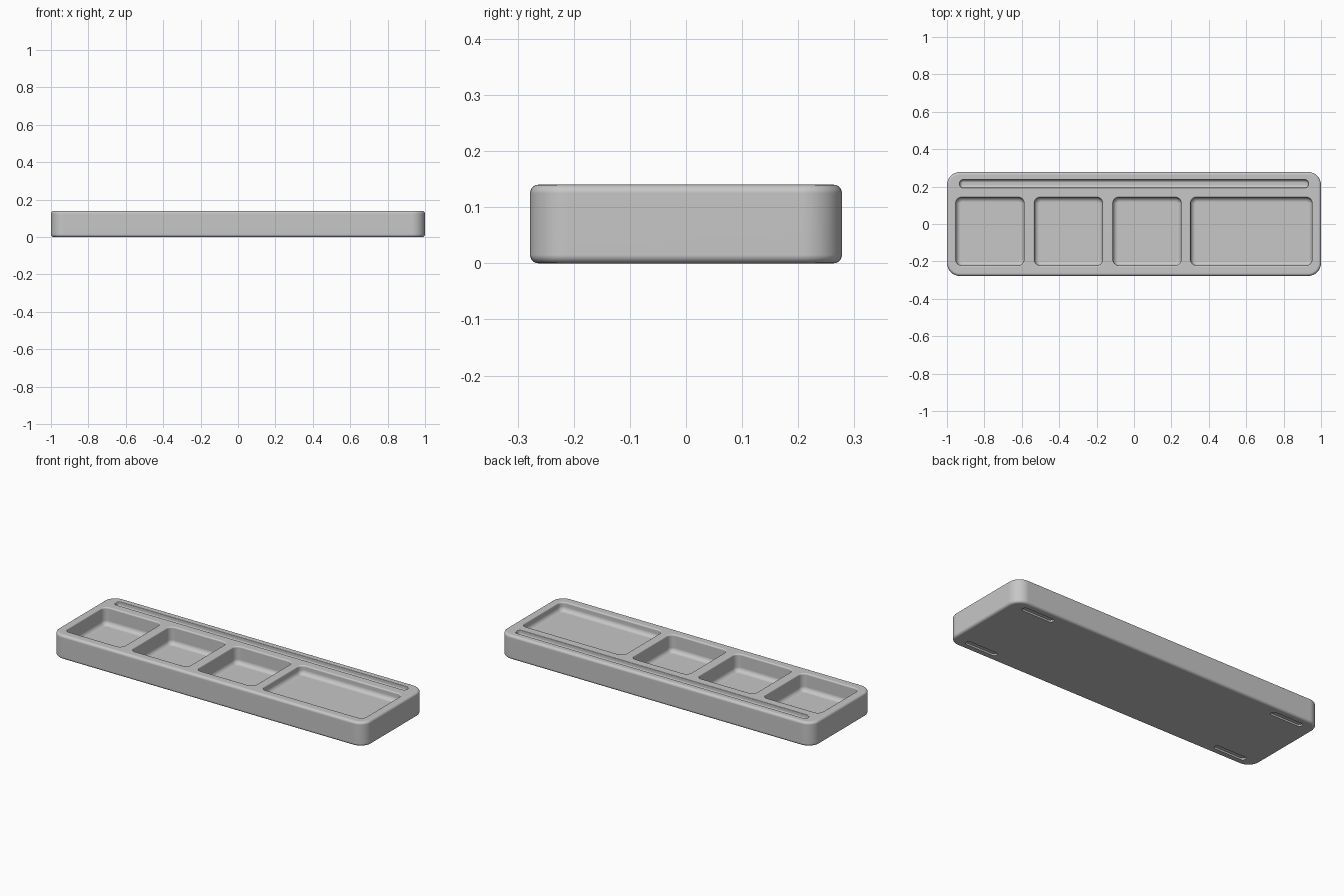
import bpy, bmesh
from math import sin, cos, pi

if "Cube" in bpy.data.objects:
    bpy.data.objects.remove(bpy.data.objects["Cube"], do_unlink=True)

H = 0.14            # tray height
HALF_Y = 0.278      # half depth
QUARTER = [i / 6 * pi / 2 for i in range(7)]

grey = bpy.data.materials.new("light grey")
grey.use_nodes = True
colour = (0.57, 0.57, 0.57, 1)
grey.diffuse_color = colour
grey.node_tree.nodes["Principled BSDF"].inputs["Base Color"].default_value = colour


def rounded_ring(bm, rect, corner, inset, z, steps=8):
    """Rounded rectangle of vertices, shrunk by inset."""
    x0, x1, y0, y1 = rect
    c = max(corner - inset, 0.002)
    i = inset + c
    centres = [(x1 - i, y1 - i), (x0 + i, y1 - i), (x0 + i, y0 + i), (x1 - i, y0 + i)]
    ring = []
    for q, (cx, cy) in enumerate(centres):
        for s in range(steps + 1):
            a = (q + s / steps) * pi / 2
            ring.append(bm.verts.new((cx + c * cos(a), cy + c * sin(a), z)))
    return ring


def loft(bm, rect, corner, profile):
    """Closed solid through (inset, z) sections, listed from top to bottom."""
    rings = [rounded_ring(bm, rect, corner, i, z) for i, z in profile]
    bm.faces.new(rings[0])
    bm.faces.new(rings[-1][::-1])
    for up, low in zip(rings, rings[1:]):
        for k in range(len(up)):
            n = (k + 1) % len(up)
            bm.faces.new((up[n], up[k], low[k], low[n]))


def make_object(name, bm):
    bmesh.ops.recalc_face_normals(bm, faces=bm.faces)
    mesh = bpy.data.meshes.new(name)
    bm.to_mesh(mesh)
    bm.free()
    mesh.materials.append(grey)
    obj = bpy.data.objects.new(name, mesh)
    bpy.context.collection.objects.link(obj)
    return obj


def pocket(bm, rect, corner, depth, rim, floor):
    """Recess with a rounded rim and a rounded floor edge."""
    profile = [(0, H + 0.02)]
    profile += [(rim * sin(t), H - rim * (1 - cos(t))) for t in QUARTER]
    profile += [(rim + floor * (1 - cos(t)), H - depth + floor * (1 - sin(t)))
                for t in QUARTER]
    loft(bm, rect, corner, profile)


# Tray body with rounded corners and edges
R = 0.015
bm = bmesh.new()
profile = [(R * (1 - sin(t)), H - R * (1 - cos(t))) for t in QUARTER]
profile += [(i, H - z) for i, z in reversed(profile)]
loft(bm, (-1, 1, -HALF_Y, HALF_Y), 0.07, profile)
tray = make_object("tray", bm)

# Three square compartments, one wide shallow one and the long pen groove
bm = bmesh.new()
for x in (-0.96, -0.54, -0.12):
    pocket(bm, (x, x + 0.38, -0.23, 0.15), 0.04, 0.1, 0.008, 0.025)
pocket(bm, (0.295, 0.96, -0.23, 0.15), 0.04, 0.05, 0.008, 0.025)
pocket(bm, (-0.935, 0.935, 0.19, 0.24), 0.022, 0.03, 0.004, 0.015)

# Slots for feet strips underneath
for sx in (-1, 1):
    for sy in (-1, 1):
        x, y = sx * 0.82, sy * 0.222
        loft(bm, (x - 0.1, x + 0.1, y - 0.016, y + 0.016), 0.015,
             [(0, 0.01), (0, -0.02)])
cutter = make_object("recess_cutter", bm)
cutter.hide_render = True

# Cut the recesses and keep the finished mesh
cut = tray.modifiers.new("recesses", "BOOLEAN")
cut.operation = "DIFFERENCE"
cut.solver = "EXACT"
cut.object = cutter
graph = bpy.context.evaluated_depsgraph_get()
tray.data = bpy.data.meshes.new_from_object(tray.evaluated_get(graph))
tray.modifiers.clear()
bpy.data.objects.remove(cutter, do_unlink=True)

# Smooth fillets, flat large faces
bpy.ops.object.select_all(action="DESELECT")
tray.select_set(True)
bpy.context.view_layer.objects.active = tray
bpy.ops.object.shade_smooth_by_angle(angle=pi / 6)
weighted = tray.modifiers.new("weighted normals", "WEIGHTED_NORMAL")
weighted.keep_sharp = True
